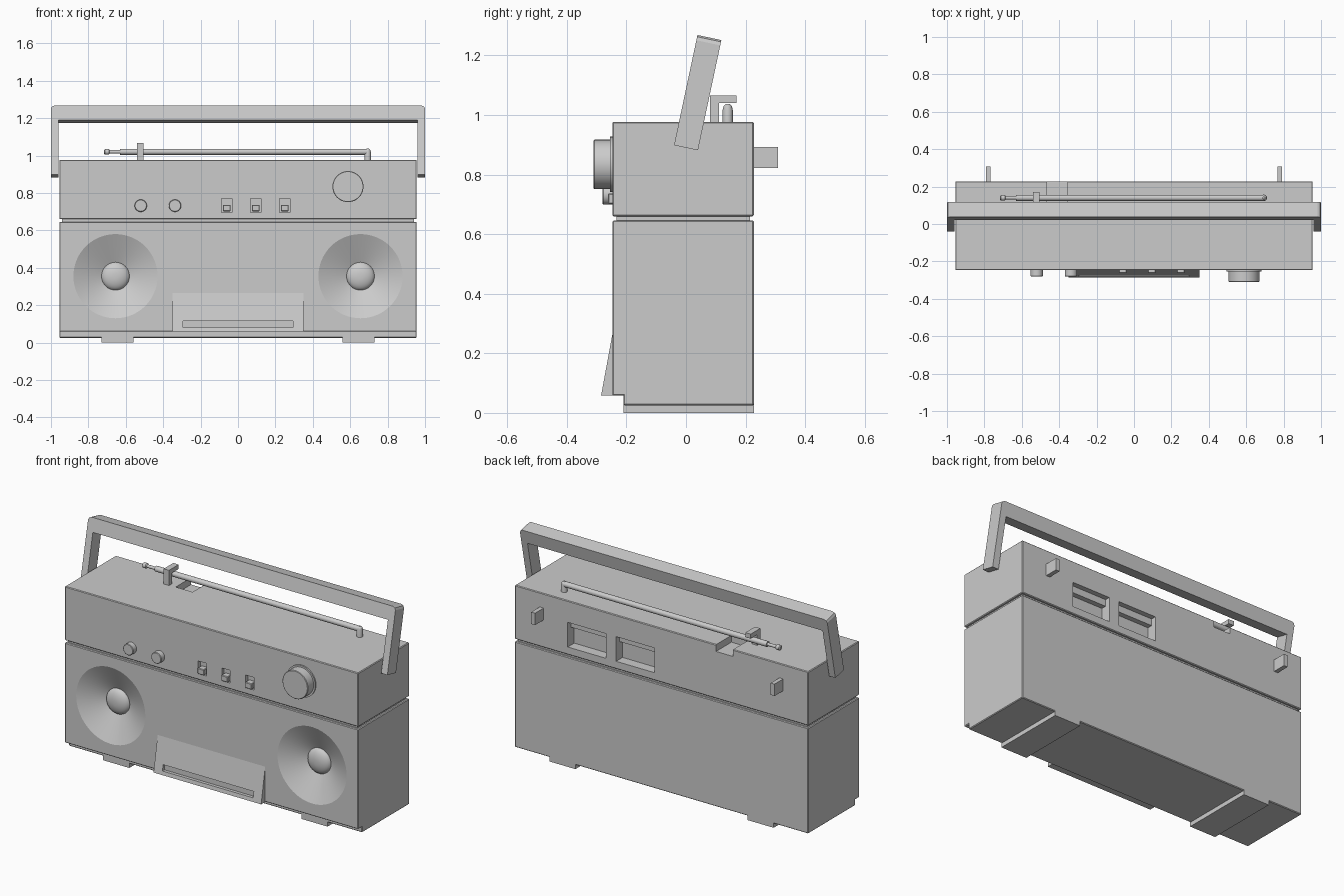
import bpy, bmesh, math
from mathutils import Matrix, Vector

if "Cube" in bpy.data.objects:
    bpy.data.objects.remove(bpy.data.objects["Cube"], do_unlink=True)

grey = bpy.data.materials.new("light grey")
grey.use_nodes = True
grey.diffuse_color = (0.6, 0.6, 0.6, 1)
grey.node_tree.nodes["Principled BSDF"].inputs["Base Color"].default_value = (0.6, 0.6, 0.6, 1)
parts = []


def finish(name, bm):
    bmesh.ops.recalc_face_normals(bm, faces=bm.faces)
    mesh = bpy.data.meshes.new(name)
    bm.to_mesh(mesh)
    bm.free()
    mesh.materials.append(grey)
    ob = bpy.data.objects.new(name, mesh)
    bpy.context.collection.objects.link(ob)
    parts.append(ob)
    return ob


def box(name, x, y, z, bevel=0):
    """Box from (min, max) pairs."""
    bm = bmesh.new()
    bmesh.ops.create_cube(bm, size=1)
    for v in bm.verts:
        v.co = Vector([(a + b) / 2 + c * (b - a) for c, (a, b) in zip(v.co, (x, y, z))])
    if bevel:
        bmesh.ops.bevel(bm, geom=bm.edges[:], offset=bevel, segments=1, affect='EDGES')
    return finish(name, bm)


def prism(name, points, depth):
    """Extrude a flat outline of 3D points along the depth vector."""
    bm = bmesh.new()
    face = bm.faces.new([bm.verts.new(p) for p in points])
    new = bmesh.ops.extrude_face_region(bm, geom=[face])["geom"]
    bmesh.ops.translate(bm, vec=depth, verts=[g for g in new if isinstance(g, bmesh.types.BMVert)])
    return finish(name, bm)


def lathe(name, profile, origin, axis, sides=40):
    """Spin (radius, height) pairs around an axis; the ends are closed."""
    bm = bmesh.new()
    rings = []
    for r, h in profile:
        rings.append([bm.verts.new((r * math.cos(2 * math.pi * i / sides),
                                    r * math.sin(2 * math.pi * i / sides), h)) for i in range(sides)])
    for a, b in zip(rings, rings[1:]):
        for i in range(sides):
            j = (i + 1) % sides
            bm.faces.new((a[i], a[j], b[j], b[i]))
    bm.faces.new(rings[0])
    bm.faces.new(rings[-1])
    turn = Vector((0, 0, 1)).rotation_difference(Vector(axis)).to_matrix().to_4x4()
    bm.transform(Matrix.Translation(origin) @ turn)
    return finish(name, bm)


def cut(target, cutter):
    """Subtract the cutter and remove it."""
    mod = target.modifiers.new("cut", 'BOOLEAN')
    mod.operation = 'DIFFERENCE'
    mod.solver = 'EXACT'
    mod.object = cutter
    bpy.context.view_layer.objects.active = target
    bpy.ops.object.modifier_apply(modifier=mod.name)
    parts.remove(cutter)
    bpy.data.objects.remove(cutter, do_unlink=True)


FRONT, BACK, SIDE, TOP = -0.247, 0.228, 0.955, 0.977
OUT = (0, -1, 0)

# Case: upper and lower halves, seam core, plinth and feet
upper = box("upper_case", (-SIDE, SIDE), (FRONT, BACK), (0.66, TOP), 0.004)
lower = box("lower_case", (-SIDE, SIDE), (FRONT, BACK), (0.058, 0.646), 0.004)
box("seam_core", (-SIDE + 0.013, SIDE - 0.013), (FRONT + 0.013, BACK - 0.013), (0.62, 0.68))
box("plinth", (-SIDE, SIDE), (-0.21, BACK), (0.025, 0.07), 0.004)
for s, side in ((1, "left"), (-1, "right")):
    box(side + "_foot", sorted((s * 0.56, s * 0.73)), (-0.21, BACK), (0, 0.03))

# Speakers: conical recess with a dome in the middle
for s, side in ((1, "left"), (-1, "right")):
    at = (s * 0.655, FRONT, 0.355)
    cut(lower, lathe("cone_cutter", [(0.065, -0.075), (0.225, 0), (0.225, 0.03)], at, OUT, 64))
    dome = [(0.075 * math.cos(i * math.pi / 16), -0.072 + 0.035 * math.sin(i * math.pi / 16))
            for i in range(8)]
    lathe(side + "_speaker_dome", [(0.075, -0.09)] + dome, at, OUT)

# Cassette door with finger slot
door = prism("cassette_door", [(-0.35, -0.285, 0.058), (-0.35, FRONT, 0.265),
                               (-0.35, -0.23, 0.265), (-0.35, -0.23, 0.058)], (0.7, 0, 0))
cut(door, box("slot_cutter", (-0.295, 0.295), (-0.32, -0.262), (0.08, 0.115)))

# Front controls
for i, x in enumerate((-0.52, -0.337)):
    lathe("small_knob_%d" % (i + 1), [(0.033, -0.01), (0.033, 0.03), (0.03, 0.033)],
          (x, FRONT, 0.732), OUT)
dial_at = (0.588, FRONT, 0.834)
lathe("dial_ring", [(0.093, -0.01), (0.093, 0.008)], dial_at, OUT, 48)
lathe("tuning_dial", [(0.083, 0), (0.083, 0.06), (0.08, 0.063)], dial_at, OUT, 48)
for i, x in enumerate((-0.06, 0.095, 0.25)):
    cut(upper, box("switch_cutter", (x - 0.027, x + 0.027), (-0.3, -0.225), (0.696, 0.77)))
    box("switch_%d" % (i + 1), (x - 0.021, x + 0.021), (-0.262, -0.215), (0.702, 0.736), 0.003)

# Stepped battery windows and hook pegs on the back
for x in (0.17, 0.485):
    cut(upper, box("window_cutter", (x - 0.125, x + 0.125), (BACK - 0.06, 0.3), (0.705, 0.81)))
    cut(upper, box("window_cutter", (x - 0.125, x + 0.125), (BACK - 0.03, 0.3), (0.8, 0.85)))
for s, side in ((1, "left"), (-1, "right")):
    box(side + "_rear_peg", sorted((s * 0.767, s * 0.792)), (0.21, 0.308), (0.822, 0.892))

# Finger notch, clip and telescopic antenna on the top
cut(upper, box("notch_cutter", (-0.465, -0.355), (0.085, 0.3), (TOP - 0.04, 1.1)))
box("antenna_clip_post", (-0.54, -0.505), (0.08, 0.11), (0.96, 1.066))
box("antenna_clip_arm", (-0.54, -0.505), (0.105, 0.17), (1.04, 1.066))
lathe("antenna_pivot", [(0.017, -0.03), (0.017, 0.04), (0.014, 0.052), (0.006, 0.06)],
      (0.694, 0.14, TOP), (0, 0, 1), 32)
lathe("antenna_rod", [(0.016, 0), (0.016, 1.325), (0.009, 1.325), (0.009, 1.38),
                      (0.015, 1.385), (0.015, 1.405), (0.01, 1.41)],
      (0.694, 0.14, 1.02), (-1, 0, 0), 32)

# Carrying handle, leaning backwards
half = [(0.96, 0), (1.0, 0), (1.0, 0.36), (0.994, 0.372), (0.98, 0.378)]
outline = half + [(-x, z) for x, z in reversed(half)]
outline += [(-0.96, 0.298), (0.96, 0.298)]
handle = prism("carrying_handle", [(x, -0.041, z) for x, z in outline], (0, 0.082, 0))
handle.data.transform(Matrix.Translation((0, 0, 0.89)) @ Matrix.Rotation(math.radians(-12), 4, 'X'))

# Smooth the round parts and keep edges sharp
bpy.ops.object.select_all(action='DESELECT')
for ob in parts:
    ob.select_set(True)
bpy.context.view_layer.objects.active = parts[0]
bpy.ops.object.shade_smooth_by_angle(angle=math.radians(18))
